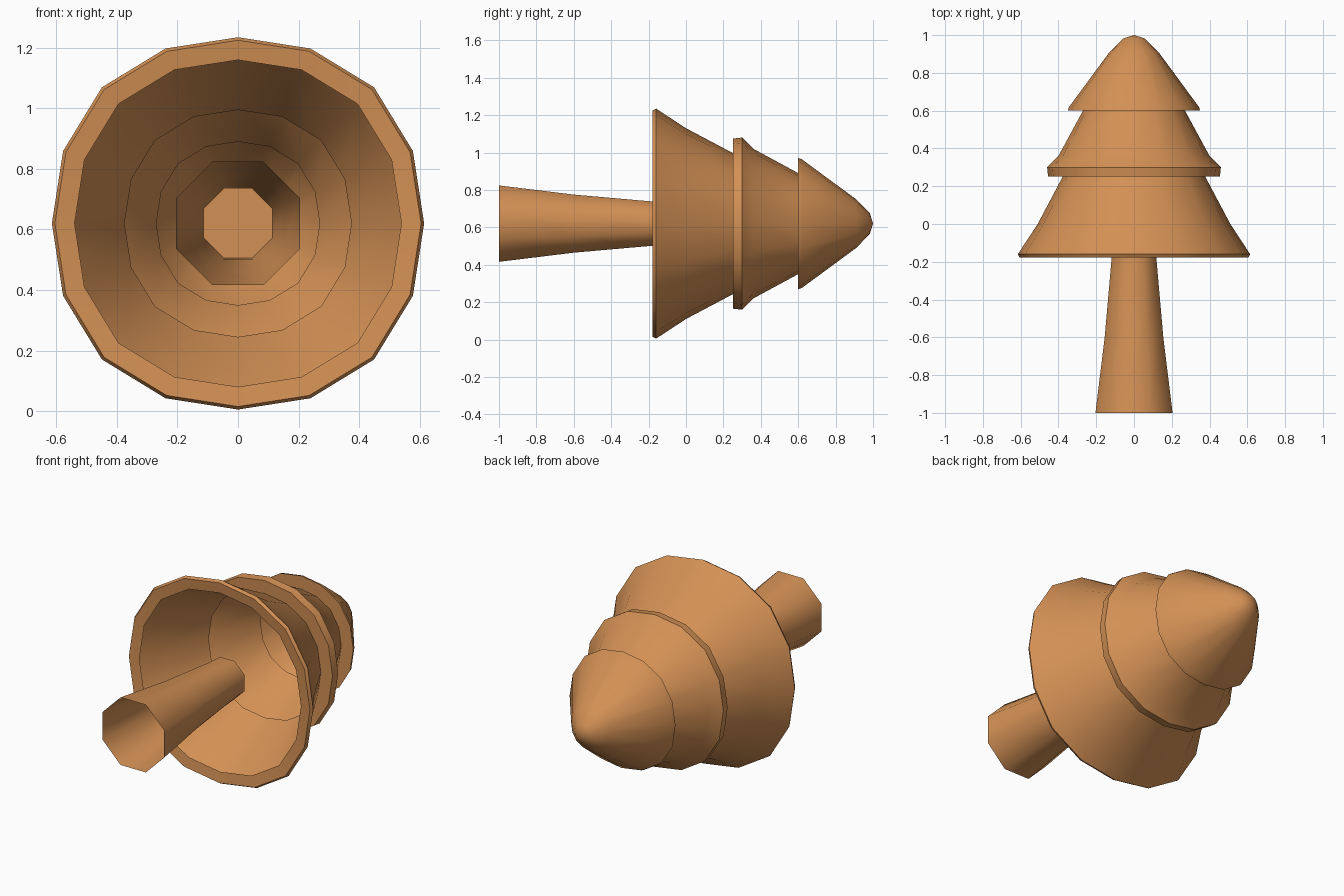
import bpy, bmesh, math

if "Cube" in bpy.data.objects:
    bpy.data.objects.remove(bpy.data.objects["Cube"])

AXIS_Z = 0.62

mat = bpy.data.materials.new("warm_brown")
mat.diffuse_color = (0.65, 0.28, 0.09, 1)
mat.use_nodes = True
mat.node_tree.nodes["Principled BSDF"].inputs["Base Color"].default_value = mat.diffuse_color


def lathe(name, profile, sides, phase=0.0, bulge=0.0, cap_end=False):
    """Spin (radius, y) points about the tree's y axis."""
    bm = bmesh.new()
    rings = []
    for r, y in profile:
        if r == 0:
            rings.append([bm.verts.new((0, y, AXIS_Z))])
            continue
        ring = []
        for i in range(sides):
            a = 2 * math.pi * i / sides + phase
            k = r * (1 + bulge * math.sin(2 * a) ** 2)
            ring.append(bm.verts.new((k * math.cos(a), y, AXIS_Z + k * math.sin(a))))
        rings.append(ring)
    for a, b in zip(rings, rings[1:]):
        for i in range(sides):
            j = (i + 1) % sides
            if len(b) == 1:
                bm.faces.new((a[j], a[i], b[0]))
            else:
                bm.faces.new((a[j], a[i], b[i], b[j]))
    if cap_end:
        bm.faces.new(rings[-1][::-1])
    mesh = bpy.data.meshes.new(name)
    bm.to_mesh(mesh)
    bm.free()
    obj = bpy.data.objects.new(name, mesh)
    bpy.context.collection.objects.link(obj)
    mesh.materials.append(mat)
    bpy.ops.object.select_all(action='DESELECT')
    obj.select_set(True)
    bpy.context.view_layer.objects.active = obj
    bpy.ops.object.shade_smooth_by_angle(angle=math.radians(50))
    return obj


# Hollow three-tier foliage, open underneath with an inward lip
lathe("foliage", [
    (0.54, -0.17), (0.605, -0.178), (0.615, -0.16), (0.51, 0.0), (0.375, 0.255),
    (0.455, 0.252), (0.46, 0.30), (0.40, 0.36), (0.27, 0.60),
    (0.35, 0.60), (0.345, 0.618), (0.13, 0.91), (0.055, 0.983), (0, 1.0),
], 16, bulge=0.034)

# Tapered eight-sided trunk, open at the foot and closed inside the foliage
lathe("trunk", [(0.221, -1.0), (0.168, -0.6), (0.130, -0.2), (0.124, -0.1)],
      8, phase=math.pi / 8, cap_end=True)
